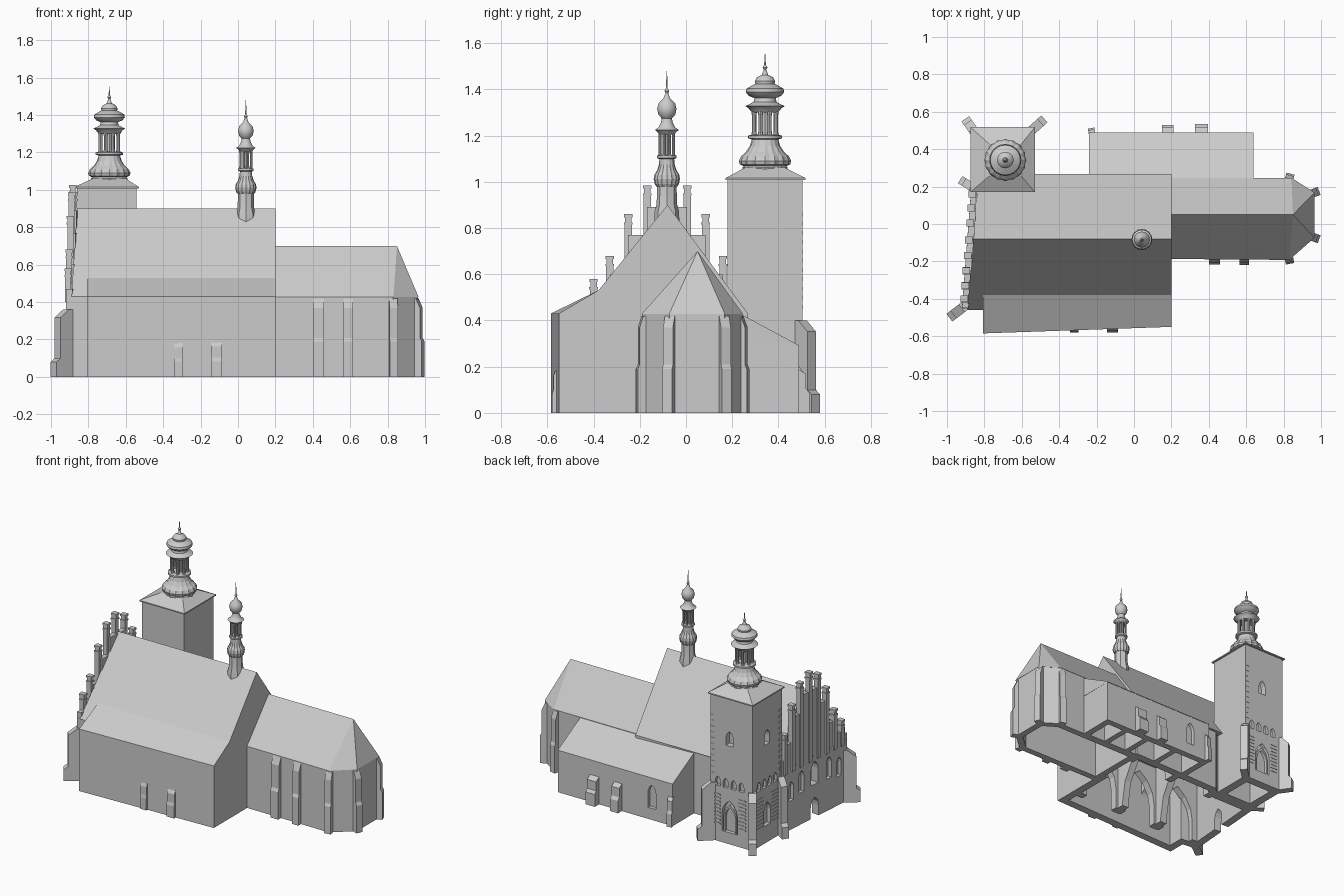
import bpy, bmesh
from math import sin, cos, pi, radians, atan
from mathutils import Vector

if "Cube" in bpy.data.objects:
    bpy.data.objects.remove(bpy.data.objects["Cube"])


def finish(name, bm, smooth=False):
    bmesh.ops.recalc_face_normals(bm, faces=bm.faces)
    me = bpy.data.meshes.new(name)
    bm.to_mesh(me)
    bm.free()
    ob = bpy.data.objects.new(name, me)
    bpy.context.collection.objects.link(ob)
    if smooth:
        bpy.ops.object.select_all(action='DESELECT')
        ob.select_set(True)
        bpy.context.view_layer.objects.active = ob
        bpy.ops.object.shade_smooth_by_angle(angle=radians(35))
    return ob


def solid(name, pairs):
    """Closed solids, each spanned between two matching loops."""
    bm = bmesh.new()
    for a, b in pairs:
        va, vb = [bm.verts.new(p) for p in a], [bm.verts.new(p) for p in b]
        n = len(va)
        bm.faces.new(va)
        bm.faces.new(vb[::-1])
        for i in range(n):
            bm.faces.new((va[i], vb[i], vb[(i + 1) % n], va[(i + 1) % n]))
    return finish(name, bm)


def hull(name, pts):
    bm = bmesh.new()
    for p in pts:
        bm.verts.new(p)
    bmesh.ops.convex_hull(bm, input=bm.verts)
    return finish(name, bm)


def box(x0, x1, y0, y1, z0, z1):
    q = [(x0, y0), (x1, y0), (x1, y1), (x0, y1)]
    return [(x, y, z0) for x, y in q], [(x, y, z1) for x, y in q]


def wall_ring(name, pts, t, h):
    """Hollow walls around a counter-clockwise footprint."""
    P = [Vector(p) for p in pts]
    n = len(P)
    norm = []
    for i in range(n):
        d = (P[(i + 1) % n] - P[i]).normalized()
        norm.append(Vector((-d.y, d.x)))
    inner = [P[i] + t * (norm[i - 1] + norm[i]) / (1 + norm[i - 1].dot(norm[i])) for i in range(n)]
    bm = bmesh.new()
    loops = [[bm.verts.new((p.x, p.y, z)) for p in L] for L, z in ((P, 0), (P, h), (inner, h), (inner, 0))]
    for k in range(4):
        a, b = loops[k], loops[(k + 1) % 4]
        for i in range(n):
            j = (i + 1) % n
            bm.faces.new((a[i], a[j], b[j], b[i]))
    return finish(name, bm)


def arch(w, h):
    """Pointed arch, left foot over the top to right foot."""
    s = h - 0.866 * w
    left = [(w / 2 - w * cos(radians(a)), s + w * sin(radians(a))) for a in (0, 20, 40, 60)]
    return [(-w / 2, 0)] + left + [(-u, v) for u, v in left[-2::-1]] + [(w / 2, 0)]


def arch_cut(x, y, z, w, h, ang, depth, out=0.03):
    o, t = (cos(ang), sin(ang)), (-sin(ang), cos(ang))
    return tuple([(x + d * o[0] + u * t[0], y + d * o[1] + u * t[1], z + v) for u, v in arch(w, h)]
                 for d in (out, -depth))


def carve(ob, pairs):
    c = solid("cutter", pairs)
    m = ob.modifiers.new("niches", 'BOOLEAN')
    m.object, m.operation, m.solver = c, 'DIFFERENCE', 'EXACT'
    bpy.context.view_layer.objects.active = ob
    bpy.ops.object.modifier_apply(modifier=m.name)
    bpy.data.objects.remove(c)


def buttress(name, x, y, deg, w, d, h, step=0.45):
    a = radians(deg)
    prof = [(-.04, 0), (d, 0), (d, step * h), (d * .68, step * h + .02),
            (d * .68, h * .88), (0, h), (-.04, h)]
    solid(name, [tuple([(x + o * cos(a) - s * sin(a), y + o * sin(a) + s * cos(a), z) for o, z in prof]
                       for s in (-w / 2, w / 2))])


def lathe(name, prof, cx, cy, n=32, rib_top=0.0):
    bm = bmesh.new()
    rows = []
    for r, z in prof:
        rows.append([bm.verts.new((cx + q * cos(2 * pi * i / n), cy + q * sin(2 * pi * i / n), z))
                     for i in range(n) for q in [max(r, .001) * (.95 if z < rib_top and i % 2 else 1)]])
    for a, b in zip(rows, rows[1:]):
        for i in range(n):
            bm.faces.new((a[i], a[(i + 1) % n], b[(i + 1) % n], b[i]))
    bm.faces.new(rows[0][::-1])
    bm.faces.new(rows[-1])
    return finish(name, bm, rib_top == 0)


def gx(y):          # west front runs slightly askew in plan
    return -.885 + .077 * y


WEST = pi - atan(.077)

# Nave and south aisle walls, with openings
nave = wall_ring("nave_walls", [(-.92, -.45), (-.808, -.46), (-.808, -.585), (.2, -.55), (.2, .268), (-.5, .25), (-.56, .2), (-.87, .2)], .055, .43)
carve(nave, [arch_cut(gx(y), y, z, w, h, WEST, d) for y, z, w, h, d in
             [(-.13, 0, .08, .14, .1), (-.37, .2, .045, .13, .025), (-.27, .22, .05, .15, .025),
              (-.13, .23, .07, .16, .1), (.0, .22, .05, .15, .025), (.1, .2, .045, .13, .025)]]
      + [arch_cut(-.4, .253, .17, .06, .17, pi / 2, .1), arch_cut(.2, .03, -.01, .26, .38, 0, .1)])

# Arcade between nave and aisle, transverse arches and wall piers
outline = [(-.89, 0)]
for c in (-.69, -.36, -.03):
    outline += [(c + u, v) for u, v in arch(.25, .36)]
outline += [(.16, 0), (.16, .43), (-.89, .43)]
solid("arcade", [tuple([(x, y, z) for x, z in outline] for y in (-.42, -.37))])
for i, c in enumerate((-.525, -.195)):
    cross = [(-.55, 0)] + [(-.48 + u, v) for u, v in arch(.11, .33)] \
        + [(-.1 + u, v) for u, v in arch(.44, .41)] + [(.22, 0), (.22, .43), (-.55, .43)]
    solid(f"transverse_arch_{i}", [tuple([(x, y, z) for y, z in cross] for x in (c - .025, c + .025))])

# Main and aisle roofs
sec = [(-.46, .43), (-.08, .9), (.268, .43)]
solid("nave_roof", [([(gx(y) + .03, y, z) for y, z in sec], [(.2, y, z) for y, z in sec])])
solid("aisle_roof", [([(-.808, -.585, .43), (-.808, -.38, .53), (-.808, -.42, .43)],
                      [(.2, -.55, .43), (.2, -.38, .53), (.2, -.42, .43)])])

# Stepped west gable with pilasters and pinnacles
pins = [(-.40, .58), (-.33, .68), (-.25, .86), (-.168, .985), (-.085, 1.025), (.005, .985), (.085, .86), (.16, .68)]
steps = [.5, .6, .77, .89, .89, .77, .6]
top = [(-.45, .42), (-.45, .47), (-.4, .47)]
for (a, _), (b, _), z in zip(pins, pins[1:], steps):
    top += [(a, z), (b, z)]
top += [(.16, .5), (.195, .5), (.195, .42)]
solid("west_gable", [tuple([(gx(y) + d, y, z) for y, z in top] for d in (0, .035))])
for i, (y, z) in enumerate(pins):
    x = gx(y) + .008
    solid(f"gable_pinnacle_{i}", [
        box(x - .016, x + .016, y - .016, y + .016, .4, z - .04),
        box(x - .02, x + .02, y - .019, y + .019, z - .045, z - .035),
        box(x - .016, x + .016, y - .014, y + .014, z - .036, z - .01),
        box(x - .02, x + .02, y - .018, y + .018, z - .014, z)])

# Chancel with polygonal apse
wall_ring("chancel_walls", [(.17, -.185), (.83, -.19), (.963, -.072), (.963, .167), (.842, .245), (.17, .245)], .045, .43)
hull("chancel_roof", [(x, y, .428) for x, y in [(.19, -.187), (.831, -.192), (.965, -.073), (.965, .168), (.842, .247), (.19, .247)]]
     + [(.19, .05, .7), (.85, .05, .7)])

# North annex with lean-to roof and inner cross walls
annex = wall_ring("annex_walls", [(-.24, .21), (.637, .21), (.64, .488), (-.24, .488)], .045, .288)
carve(annex, [arch_cut(-.08, .488, .08, .06, .16, pi / 2, .025)])
asec = [(.49, .287), (.49, .292), (.22, .437), (.22, .287)]
solid("annex_roof", [tuple([(x, y, z) for y, z in asec] for x in (-.24, .64))])
solid("annex_cross_walls", [box(x - .02, x + .02, .24, .46, 0, .288) for x in (.03, .27, .45)])

# Bell tower
X0, X1, Y0, Y1 = -.862, -.542, .18, .505
tower = wall_ring("tower_walls", [(X0, Y0), (X1, Y0), (X1, Y1), (X0, Y1)], .06, 1.01)
TX, TY = -.688, .342
cuts = [arch_cut(TX, Y1, .68, .055, .1, pi / 2, .04), arch_cut(X0, TY, .68, .055, .1, pi, .04),
        arch_cut(TX, Y1, .08, .12, .22, pi / 2, .025), arch_cut(X0, TY, .12, .07, .16, pi, .025)]
for k in (-1.5, -.5, .5, 1.5):
    cuts += [arch_cut(TX + k * .06, Y1, .385, .038, .065, pi / 2, .02),
             arch_cut(X0, TY + k * .06, .385, .038, .065, pi, .02)]
carve(tower, cuts)
hull("tower_roof", [(x, y, z) for x in (-.875, -.53) for y in (.17, .518) for z in (1.008, 1.016)]
     + [(TX + a * .085, TY + b * .085, 1.062) for a in (-1, 1) for b in (-1, 1)])

# Tower corner quoins and brick courses
solid("tower_quoins", [box(X1 - .03, X1 - .001, Y1 - .02, Y1 + .002, .45 + i * .04, .468 + i * .04) for i in range(11)]
      + [box(X0 - .002, X0 + .02, Y0 + .001, Y0 + .03, .45 + i * .04, .468 + i * .04) for i in range(11)])
courses = []
for i in range(9):
    z = .12 + i * .025
    for s in (-1, 1):
        a, b = sorted((s * .07, s * .125))
        c, d = sorted((s * .045, s * .12))
        courses += [box(TX + a, TX + b, Y1 - .01, Y1 + .003, z, z + .01),
                    box(X0 - .003, X0 + .01, TY + c, TY + d, z, z + .01)]
solid("tower_brick_courses", courses)
solid("tower_door_frame", [tuple([(TX + u, y, .08 + v) for u, v in arch(.08, .17) + arch(.1, .19)[::-1]]
                                 for y in (Y1 - .03, Y1 - .005))])


# Baroque helms: ribbed bulb, open lantern with columns, onion cap and spike
def helm(name, cx, cy, bulb, cap, rib_top, z0, z1, r):
    lathe(name + "_bulb", bulb, cx, cy, 32, rib_top)
    lathe(name + "_core", [(r * .35, z0 - .01), (r * .35, z1 + .01)], cx, cy, 8)
    for i in range(8):
        a = pi / 8 + i * pi / 4
        p = r * .16
        lathe(f"{name}_column_{i}", [(p * 1.3, z0 - .005), (p, z0 + .012), (p, z1 - .012), (p * 1.3, z1 + .005)],
              cx + r * .85 * cos(a), cy + r * .85 * sin(a), 8)
    lathe(name + "_cap", cap, cx, cy, 24)


helm("tower_helm", TX, TY,
     [(.098, 1.045), (.098, 1.062), (.092, 1.068), (.109, 1.075), (.113, 1.09), (.104, 1.11), (.082, 1.13),
      (.066, 1.155), (.057, 1.183), (.073, 1.188), (.073, 1.2), (.055, 1.205)],
     [(.056, 1.3), (.064, 1.308), (.07, 1.318), (.086, 1.328), (.068, 1.335), (.05, 1.346), (.046, 1.362), (.07, 1.372),
      (.083, 1.388), (.08, 1.403), (.06, 1.415), (.042, 1.424), (.044, 1.436), (.035, 1.452), (.014, 1.463), (.005, 1.485),
      (.011, 1.494), (.004, 1.505), (0, 1.553)], 1.17, 1.205, 1.3, .06)
lathe("ridge_turret_base", [(.055, .81), (.053, .87), (.044, .905), (.042, 1.0)], .042, -.083, 8)
helm("ridge_turret", .042, -.083,
     [(.046, .98), (.052, .99), (.057, 1.012), (.054, 1.03), (.042, 1.05), (.034, 1.075), (.032, 1.098), (.042, 1.103), (.042, 1.113), (.033, 1.117)],
     [(.033, 1.205), (.038, 1.213), (.052, 1.225), (.036, 1.235), (.025, 1.258), (.022, 1.275), (.036, 1.29), (.042, 1.315),
      (.036, 1.34), (.014, 1.362), (.006, 1.385), (.01, 1.393), (.004, 1.405), (0, 1.48)], 1.09, 1.117, 1.205, .037)

# Buttresses: x, y, direction, width, depth, height, step
for i, args in enumerate([
        (-.92, -.45, 217, .052, .084, .36, .22), (-.87, .2, 148, .045, .07, .4, .2),
        (X0, Y1, 125, .05, .07, .4, .2), (X1, Y1, 42, .05, .085, .4, .2),
        (.43, -.187, -90, .06, .03, .42), (.59, -.188, -90, .05, .03, .42),
        (.83, -.188, -80, .045, .025, .42), (.958, -.07, -20, .045, .034, .42),
        (.958, .165, 20, .045, .034, .42), (.83, .243, 75, .045, .027, .42),
        (-.225, .487, 100, .035, .026, .2), (.18, .487, 90, .06, .043, .19),
        (.36, .487, 90, .07, .048, .19), (-.32, -.568, -90, .045, .012, .18), (-.115, -.561, -90, .058, .018, .185)]):
    buttress(f"buttress_{i}", *args)
